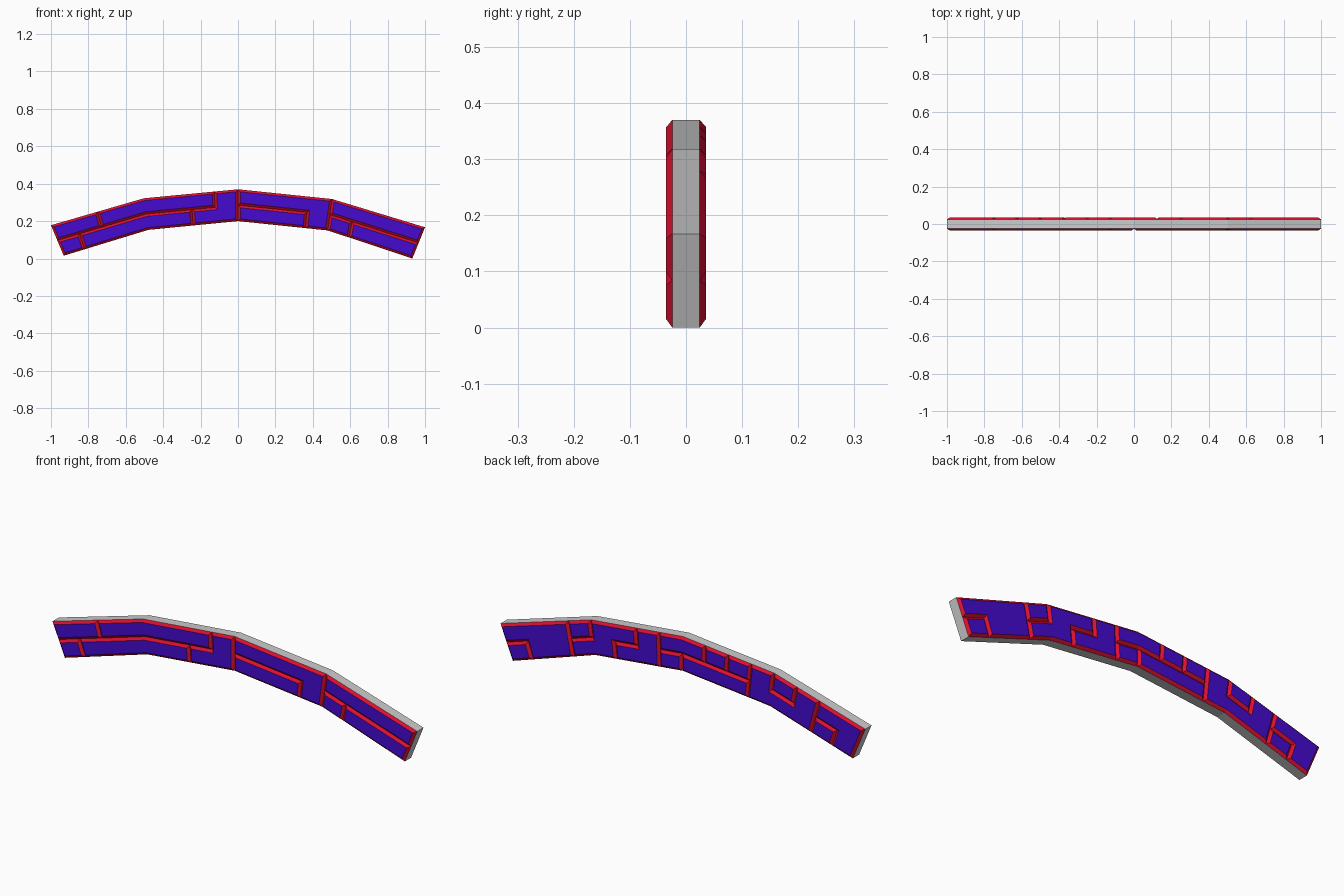
import bpy, bmesh
from mathutils import Vector

if "Cube" in bpy.data.objects:
    bpy.data.objects.remove(bpy.data.objects["Cube"])

# Arch profile: matching top and bottom points at five stations (x, z)
TOP = [(-1, .178), (-.503, .322), (0, .37), (.503, .318), (1, .167)]
BOT = [(-.932, .015), (-.48, .153), (0, .2), (.48, .15), (.932, 0)]
CORE_Y, PLATE_Y, CHAMFER = .0245, .0358, .0125


def material(name, color):
    m = bpy.data.materials.new(name)
    m.diffuse_color = color
    m.use_nodes = True
    m.node_tree.nodes["Principled BSDF"].inputs["Base Color"].default_value = m.diffuse_color
    return m


BLUE = material("panel_blue", (.06, .003, .62, 1))
RED = material("edge_red", (.72, .005, .03, 1))


def point(col, row, y):
    """Grid point: 16 columns along the arch, rows 0-2 from bottom to top."""
    i = min(col // 4, 3)
    t = col / 4 - i
    low = Vector(BOT[i]).lerp(Vector(BOT[i + 1]), t)
    high = Vector(TOP[i]).lerp(Vector(TOP[i + 1]), t)
    p = low.lerp(high, row / 2)
    return (p.x, y, p.y)


def finish(bm, name, mats=()):
    mesh = bpy.data.meshes.new(name)
    bm.to_mesh(mesh)
    bm.free()
    for m in mats:
        mesh.materials.append(m)
    ob = bpy.data.objects.new(name, mesh)
    bpy.context.collection.objects.link(ob)
    return ob


def core():
    bm = bmesh.new()
    rings = []
    for (tx, tz), (bx, bz) in zip(TOP, BOT):
        rings.append([bm.verts.new(c) for c in (
            (tx, -CORE_Y, tz), (tx, CORE_Y, tz), (bx, CORE_Y, bz), (bx, -CORE_Y, bz))])
    for a, b in zip(rings, rings[1:]):
        for k in range(4):
            n = (k + 1) % 4
            bm.faces.new((a[k], a[n], b[n], b[k]))
    bm.faces.new(rings[0])
    bm.faces.new(rings[-1])
    bmesh.ops.recalc_face_normals(bm, faces=bm.faces)
    finish(bm, "arch_core")


def panel(name, side, runs):
    """Raised panel with chamfered rim, made of runs (row, first column, end column)."""
    bm = bmesh.new()
    verts = {}

    def vert(c, r):
        if (c, r) not in verts:
            verts[c, r] = bm.verts.new(point(c, r, side * CORE_Y))
        return verts[c, r]

    for row, start, end in runs:
        for c in range(start, end):
            quad = [vert(c, row), vert(c + 1, row), vert(c + 1, row + 1), vert(c, row + 1)]
            bm.faces.new(quad if side < 0 else quad[::-1])
    bm.normal_update()
    inner = list(bm.faces)
    rim = bmesh.ops.inset_region(bm, faces=inner, thickness=CHAMFER,
                                 use_boundary=True, use_even_offset=True)["faces"]
    for f in rim:
        f.material_index = 1
    for v in {v for f in inner for v in f.verts}:
        v.co.y = side * PLATE_Y
    bm.normal_update()
    bmesh.ops.dissolve_limit(bm, angle_limit=.01, verts=bm.verts, edges=bm.edges,
                             delimit={'MATERIAL'})
    finish(bm, name, (BLUE, RED))


# Panel layouts for both faces
FRONT = [
    [(1, 0, 2)], [(1, 2, 7)], [(0, 0, 1)], [(0, 1, 6)],
    [(0, 6, 8), (1, 7, 8)], [(1, 8, 12), (0, 11, 12)], [(0, 8, 11)],
    [(1, 12, 16)], [(0, 12, 13)], [(0, 13, 16)],
]
BACK = [
    [(1, 0, 2), (0, 0, 1)], [(0, 1, 2)],
    [(0, 2, 5), (1, 2, 3), (1, 4, 5)], [(1, 3, 4)],
    [(1, 5, 6)], [(1, 6, 7)], [(1, 7, 9)], [(0, 5, 8)], [(0, 8, 9)],
    [(0, 9, 11), (1, 9, 10)], [(0, 11, 13), (1, 10, 12)], [(1, 12, 13)],
    [(1, 13, 16), (0, 13, 15)], [(0, 15, 16)],
]

core()
for label, side, layout in (("front", -1, FRONT), ("back", 1, BACK)):
    for n, runs in enumerate(layout, 1):
        panel(f"{label}_panel_{n}", side, runs)
